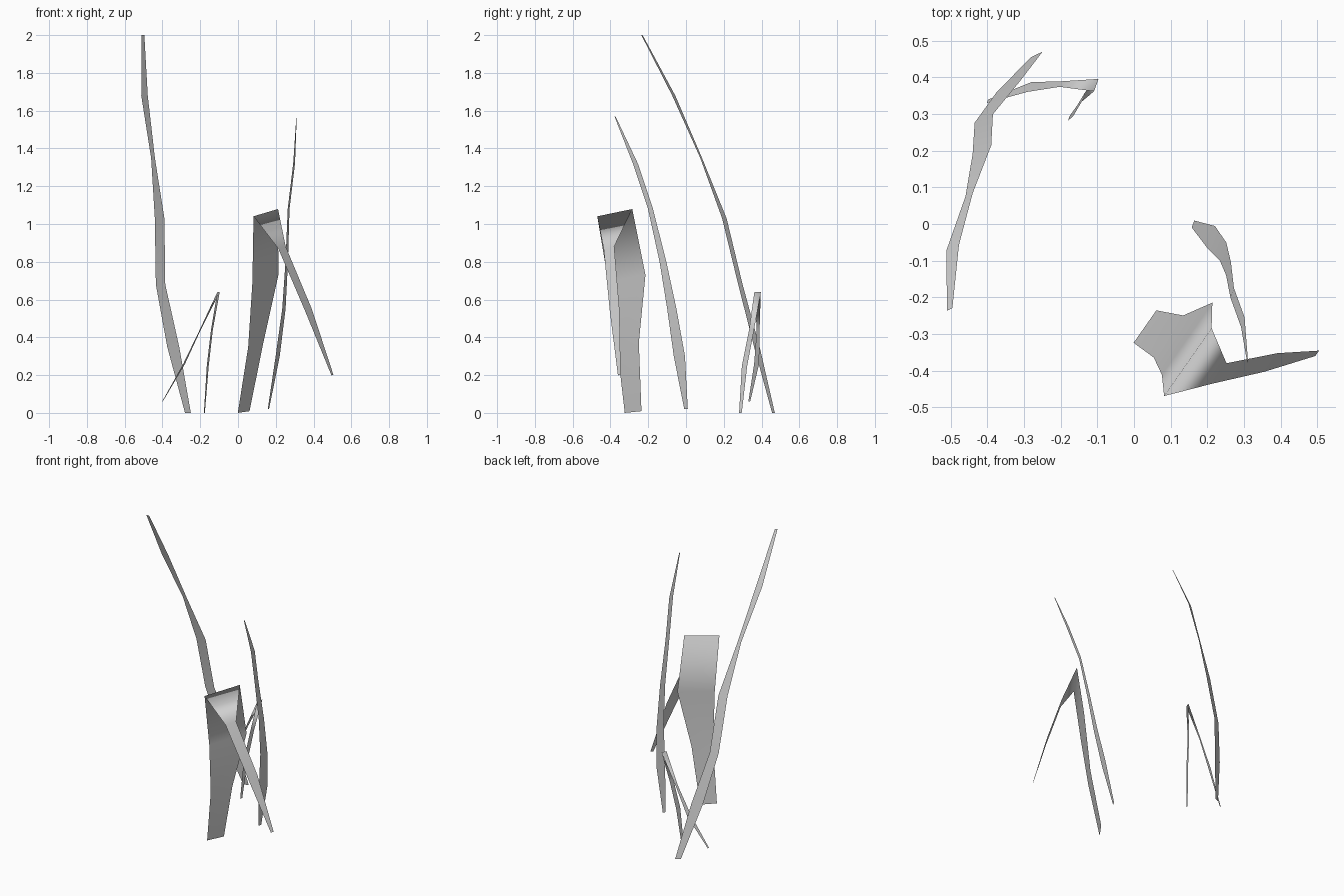
import bpy
import math
from mathutils import Vector

default_cube = bpy.data.objects.get("Cube")
if default_cube:
    bpy.data.objects.remove(default_cube, do_unlink=True)


def make_material(name, grey):
    """One plain flat colour for viewport and render."""
    colour = (grey, grey, grey, 1.0)
    material = bpy.data.materials.new(name)
    material.use_nodes = True
    material.diffuse_color = colour
    shader = material.node_tree.nodes["Principled BSDF"]
    shader.inputs["Base Color"].default_value = colour
    return material


def make_blade(name, material, facing, path, lift=0.0):
    """Sweep a flat ribbon along a path of (x, y, z, width) stations.

    facing is the compass angle of the ribbon's width, in degrees;
    lift tilts the width upwards on its far side.
    """
    angle = math.radians(facing)
    across = Vector((math.cos(angle), math.sin(angle), lift))
    vertices = []
    for x, y, z, width in path:
        centre = Vector((x, y, z))
        for side in (-0.5, 0.5):
            corner = centre + across * width * side
            corner.z = max(corner.z, 0.0)
            vertices.append(corner)

    # Join each pair of neighbouring stations with one quad
    faces = []
    for station in range(len(path) - 1):
        start = station * 2
        faces.append((start, start + 1, start + 3, start + 2))

    mesh = bpy.data.meshes.new(name)
    mesh.from_pydata(vertices, [], faces)
    mesh.materials.append(material)
    for polygon in mesh.polygons:
        polygon.use_smooth = True
    mesh.update()
    blade = bpy.data.objects.new(name, mesh)
    bpy.context.collection.objects.link(blade)
    return blade


grass_grey = make_material("grass grey", 0.65)

# Tall blade leaning forward
make_blade("tall_grass_blade", grass_grey, facing=25, path=[
    (-.265, .463, 0, .034),
    (-.343, .375, .35, .07),
    (-.41, .288, .68, .055),
    (-.415, .203, 1.03, .056),
    (-.45, .08, 1.35, .022),
    (-.495, -.065, 1.68, .038),
    (-.503, -.233, 2, .016),
])

# Slender blade of middle height
make_blade("slender_grass_blade", grass_grey, facing=70, path=[
    (.161, 0, .02, .02),
    (.21, -.035, .3, .063),
    (.243, -.075, .55, .052),
    (.258, -.122, .8, .038),
    (.268, -.188, 1.08, .028),
    (.297, -.268, 1.32, .028),
    (.31, -.376, 1.57, .006),
])

# Short blade folded over at its top
make_blade("short_folded_blade", grass_grey, facing=70, path=[
    (-.178, .288, 0, .015),
    (-.16, .31, .25, .03),
    (-.138, .347, .44, .028),
    (-.103, .379, .64, .036),
    (-.2, .382, .44, .016),
    (-.285, .374, .26, .028),
    (-.4, .335, .06, .01),
])

# Broad blade folded over, its tip hanging to one side
make_blade("broad_folded_blade", grass_grey, facing=55, lift=0.17, path=[
    (.03, -.28, 0, .108),
    (.094, -.307, .36, .14),
    (.145, -.313, .71, .24),
    (.147, -.377, 1.06, .226),
    (.233, -.408, .875, .068),
    (.373, -.378, .545, .062),
    (.5, -.353, .2, .018),
])
